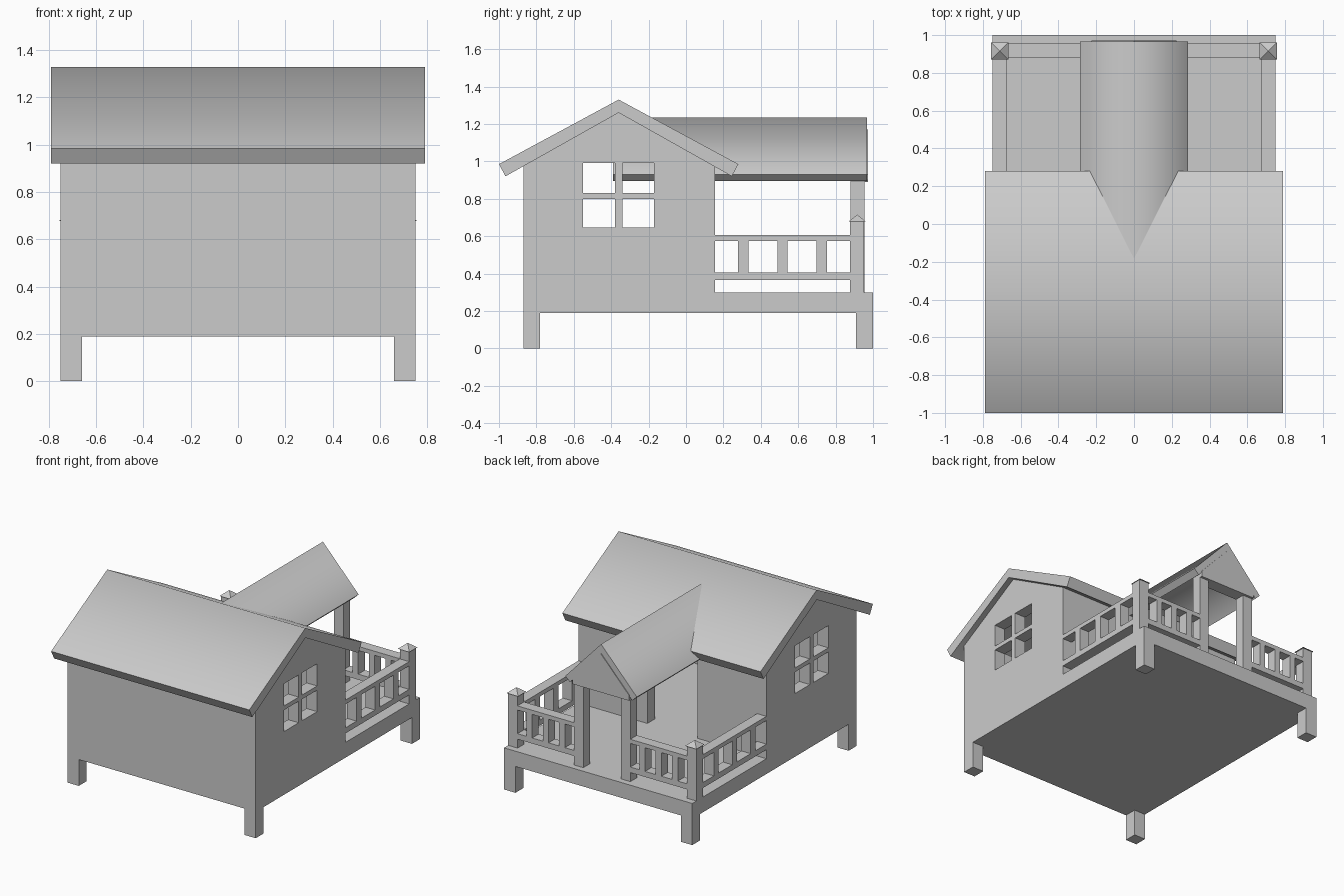
import bpy, bmesh
from mathutils import Matrix, Vector

if "Cube" in bpy.data.objects:
    bpy.data.objects.remove(bpy.data.objects["Cube"])

COL = bpy.context.scene.collection


def link(name, bm):
    me = bpy.data.meshes.new(name)
    bm.to_mesh(me)
    bm.free()
    ob = bpy.data.objects.new(name, me)
    COL.objects.link(ob)
    return ob


def box(name, x, y, z):
    bm = bmesh.new()
    bmesh.ops.create_cube(bm, size=1)
    for v in bm.verts:
        v.co = [(r[0] + r[1]) / 2 + c * (r[1] - r[0]) for r, c in zip((x, y, z), v.co)]
    return link(name, bm)


def prism(name, loops, axis, a, b, smooth_ridge=None):
    """Extrude a 2D outline (further loops are holes) along x (y,z points) or y (x,z points)."""
    cu = bpy.data.curves.new(name, 'CURVE')
    cu.dimensions, cu.fill_mode, cu.extrude = '2D', 'BOTH', abs(b - a) / 2
    for pts in loops:
        s = cu.splines.new('POLY')
        s.points.add(len(pts) - 1)
        for p, q in zip(s.points, pts):
            p.co = (q[0], q[1], 0, 1)
        s.use_cyclic_u = True
    tmp = bpy.data.objects.new(name + "_curve", cu)
    COL.objects.link(tmp)
    dg = bpy.context.evaluated_depsgraph_get()
    me = bpy.data.meshes.new_from_object(tmp.evaluated_get(dg))
    bm = bmesh.new()
    bm.from_mesh(me)
    bpy.data.objects.remove(tmp)
    bpy.data.curves.remove(cu)
    bpy.data.meshes.remove(me)
    m = (a + b) / 2
    for v in bm.verts:
        p, q, r = v.co
        v.co = (m + r, p, q) if axis == 'x' else (p, m + r, q)
    bmesh.ops.remove_doubles(bm, verts=bm.verts, dist=1e-4)
    bmesh.ops.recalc_face_normals(bm, faces=bm.faces)
    # roofs blend softly over the ridge, every other edge stays sharp
    k = 1 if axis == 'x' else 0
    for f in bm.faces:
        f.smooth = smooth_ridge is not None
    for e in bm.edges:
        e.smooth = smooth_ridge is not None and all(abs(v.co[k] - smooth_ridge) < 1e-3 for v in e.verts)
    return link(name, bm)


def rect(a0, a1, b0, b1):
    return [(a0, b0), (a1, b0), (a1, b1), (a0, b1)]


# Deck and legs
box("deck", (-.75, .75), (-.87, 1.0), (.19, .30))
for sx, side in ((1, "right"), (-1, "left")):
    for y, end in ((-.87, "front"), (.91, "rear")):
        box(f"{end}_{side}_leg", sorted((sx * .66, sx * .75)), (y, y + .09), (0, .19))

# Gable walls with four-pane windows
gable = [(-.87, .30), (.155, .30), (.155, .972), (-.36, 1.262), (-.87, .975)]
panes = [rect(y0, y1, z0, z1) for y0, y1 in ((-.55, -.38), (-.34, -.17))
         for z0, z1 in ((.645, .80), (.83, .99))]
for sx, side in ((1, "right"), (-1, "left")):
    prism(f"{side}_gable_wall", [gable] + panes, 'x', *sorted((sx * .665, sx * .75)))

# Front wall and rear wall with doorway
box("front_wall", (-.665, .665), (-.87, -.785), (.30, .98))
door_wall = [(-.665, .30), (-.2, .30), (-.2, .88), (.2, .88), (.2, .30),
             (.665, .30), (.665, .98), (-.665, .98)]
prism("door_wall", [door_wall], 'y', .07, .155)

# Roofs
main = [(-1.0, .985), (-.36, 1.33), (.28, .985), (.245, .92), (-.36, 1.26), (-.965, .92)]
prism("main_roof", [main], 'x', -.79, .79, -.36)
porch = [(-.285, .93), (0, 1.235), (.285, .93), (.248, .895), (0, 1.16), (-.248, .895)]
prism("porch_roof", [porch], 'y', -.39, .967, 0)
prism("porch_gable", [[(-.225, .89), (.225, .89), (.225, .93), (0, 1.17), (-.225, .93)]],
      'y', .88, .972)

# Porch posts, corner posts with pyramid caps, railings
for sx, side in ((1, "right"), (-1, "left")):
    box(f"{side}_porch_post", sorted((sx * .15, sx * .225)), (.88, .955), (.30, .90))
    box(f"{side}_corner_post", sorted((sx * .675, sx * .75)), (.878, .953), (.30, .68))
    bm = bmesh.new()
    base = [bm.verts.new((sx * .711 + i * .046, .916 + j * .046, .678))
            for i, j in ((-1, -1), (1, -1), (1, 1), (-1, 1))]
    tip = bm.verts.new((sx * .711, .916, .715))
    bm.faces.new(base[::-1])
    for i in range(4):
        bm.faces.new((base[i], base[(i + 1) % 4], tip))
    link(f"{side}_post_cap", bm)
    for run, (a, b) in (("side", (.155, .878)), ("rear", (.225, .675))):
        def part(name, u, z):
            if run == "side":
                box(name, sorted((sx * .675, sx * .75)), u, z)
            else:
                box(name, sorted((sx * u[0], sx * u[1])), (.88, .955), z)
        part(f"{side}_{run}_top_rail", (a, b), (.575, .605))
        part(f"{side}_{run}_bottom_rail", (a, b), (.365, .405))
        w = .055 if run == "side" else .045
        for i, t in enumerate((.21, .5, .79)):
            c = a + (b - a) * t
            part(f"{side}_{run}_baluster_{i + 1}", (c - w / 2, c + w / 2), (.405, .575))
